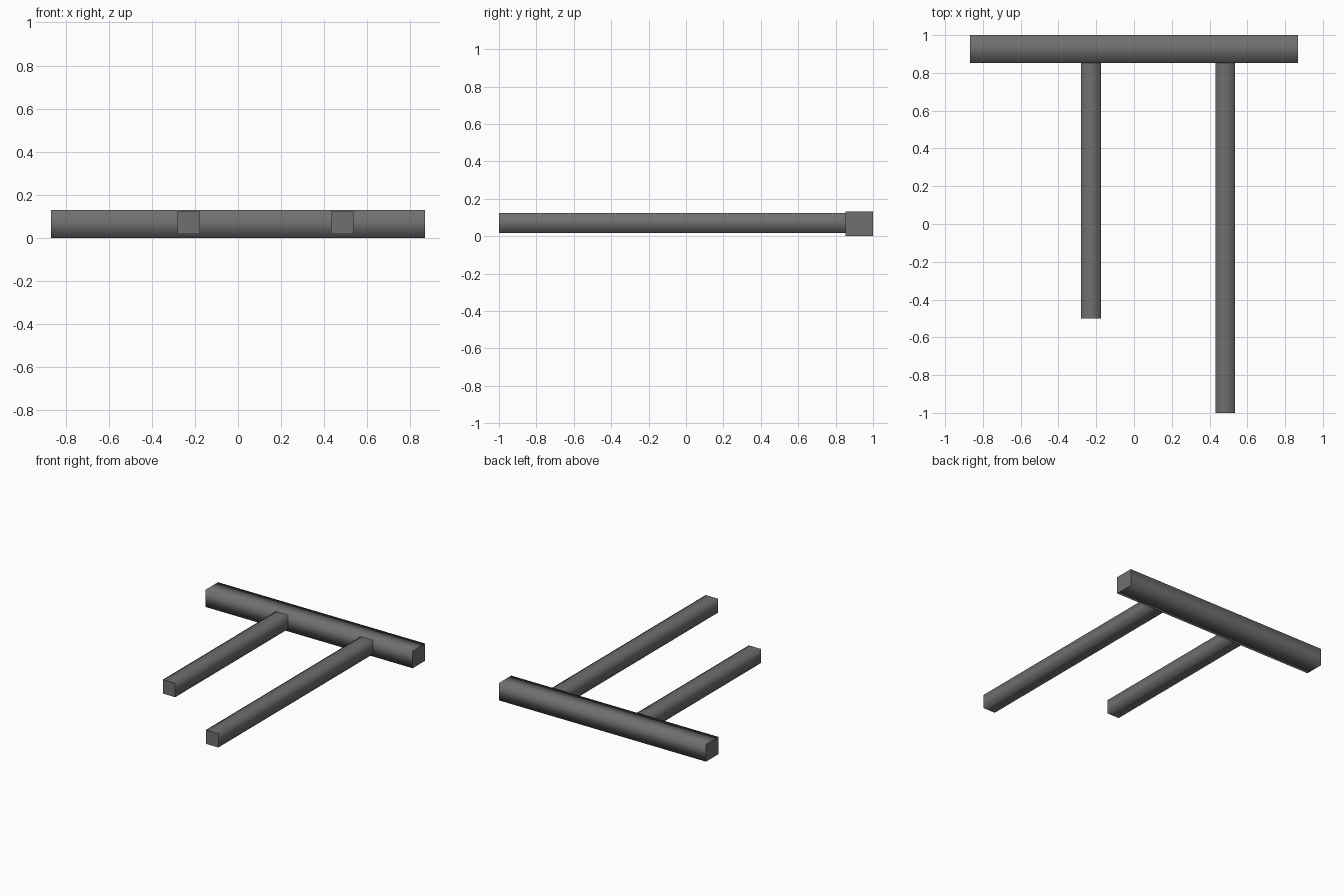
import bpy, bmesh

if "Cube" in bpy.data.objects:
    bpy.data.objects.remove(bpy.data.objects["Cube"])

grey = bpy.data.materials.new("dark grey")
grey.diffuse_color = (0.16, 0.16, 0.16, 1)
grey.use_nodes = True
grey.node_tree.nodes["Principled BSDF"].inputs["Base Color"].default_value = grey.diffuse_color


def beam(name, lo, hi, axis):
    """Square beam between two corners; smooth round its length, crisp at the ends."""
    bm = bmesh.new()
    bmesh.ops.create_cube(bm, size=1)
    for v in bm.verts:
        v.co = [lo[i] + (v.co[i] + 0.5) * (hi[i] - lo[i]) for i in range(3)]
    bm.normal_update()
    for f in bm.faces:
        f.smooth = abs(f.normal[axis]) < 0.5
        if not f.smooth:
            for e in f.edges:
                e.smooth = False
    mesh = bpy.data.meshes.new(name)
    bm.to_mesh(mesh)
    bm.free()
    mesh.materials.append(grey)
    obj = bpy.data.objects.new(name, mesh)
    bpy.context.collection.objects.link(obj)
    return obj


# Long bar across the back
beam("crossbar", (-0.868, 0.852, 0.0), (0.868, 1.0, 0.131), 0)

# Two prongs of different length running forward from the bar
for name, x, front in (("short_prong", -0.228, -0.5), ("long_prong", 0.483, -1.0)):
    beam(name, (x - 0.052, front, 0.018), (x + 0.052, 0.852, 0.123), 1)
